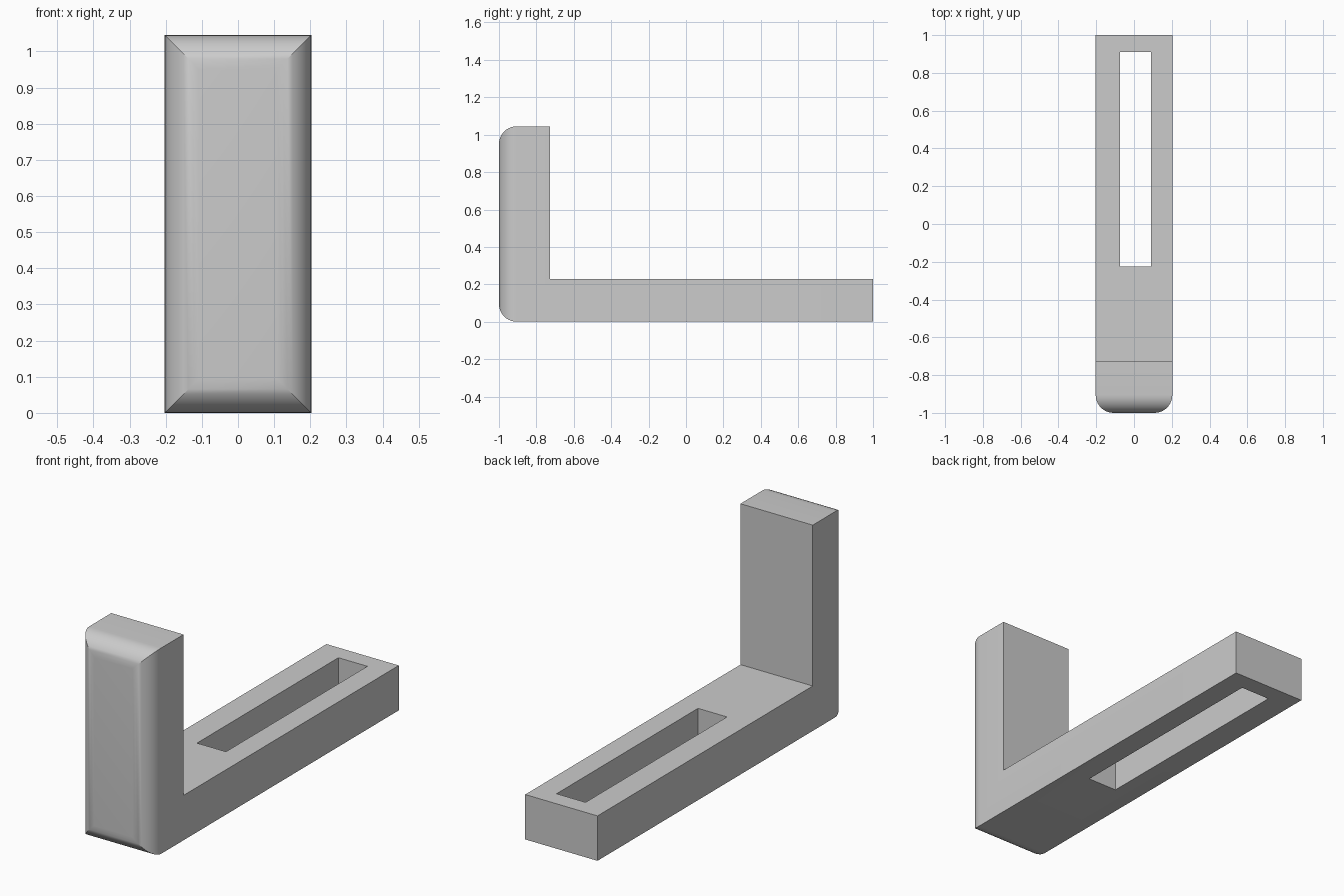
import bpy, bmesh, math

old = bpy.data.objects.get("Cube")
if old:
    bpy.data.objects.remove(old, do_unlink=True)

HALF_WIDTH = 0.203
BACK, STEP, FRONT = 1.0, -0.727, -1.0
ARM_TOP, POST_TOP = 0.228, 1.045
ROUNDING = 0.095

grey = bpy.data.materials.new("plain grey")
grey.use_nodes = True
colour = (0.6, 0.6, 0.6, 1)
grey.diffuse_color = colour
grey.node_tree.nodes["Principled BSDF"].inputs["Base Color"].default_value = colour


def add_object(name, bm):
    mesh = bpy.data.meshes.new(name)
    bm.to_mesh(mesh)
    bm.free()
    mesh.materials.append(grey)
    obj = bpy.data.objects.new(name, mesh)
    bpy.context.collection.objects.link(obj)
    return obj


# L-shaped side profile extruded across the width
profile = [(FRONT, 0), (BACK, 0), (BACK, ARM_TOP),
           (STEP, ARM_TOP), (STEP, POST_TOP), (FRONT, POST_TOP)]
bm = bmesh.new()
side = bm.faces.new([bm.verts.new((-HALF_WIDTH, y, z)) for y, z in profile])
extruded = bmesh.ops.extrude_face_region(bm, geom=[side])["geom"]
bmesh.ops.translate(bm, vec=(2 * HALF_WIDTH, 0, 0),
                    verts=[v for v in extruded if isinstance(v, bmesh.types.BMVert)])
bmesh.ops.recalc_face_normals(bm, faces=bm.faces[:])

# Rounded rim around the front face
rim = [e for e in bm.edges if all(abs(v.co.y - FRONT) < 1e-4 for v in e.verts)]
bmesh.ops.bevel(bm, geom=rim, offset=ROUNDING, offset_type='OFFSET',
                segments=10, profile=0.5, affect='EDGES')
bracket = add_object("angle_bracket", bm)

# Long slot through the arm
x0, x1, y0, y1 = -0.073, 0.09, -0.225, 0.91
bm = bmesh.new()
bmesh.ops.create_cube(bm, size=1)
bmesh.ops.scale(bm, vec=(x1 - x0, y1 - y0, 1), verts=bm.verts[:])
bmesh.ops.translate(bm, vec=((x0 + x1) / 2, (y0 + y1) / 2, 0), verts=bm.verts[:])
cutter = add_object("slot_cutter", bm)
cutter.hide_render = True

bpy.ops.object.select_all(action='DESELECT')
bracket.select_set(True)
bpy.context.view_layer.objects.active = bracket
cut = bracket.modifiers.new("slot", 'BOOLEAN')
cut.operation = 'DIFFERENCE'
cut.solver = 'EXACT'
cut.object = cutter
bpy.ops.object.modifier_apply(modifier=cut.name)
bpy.data.objects.remove(cutter, do_unlink=True)

bpy.ops.object.shade_smooth_by_angle(angle=math.radians(30))
